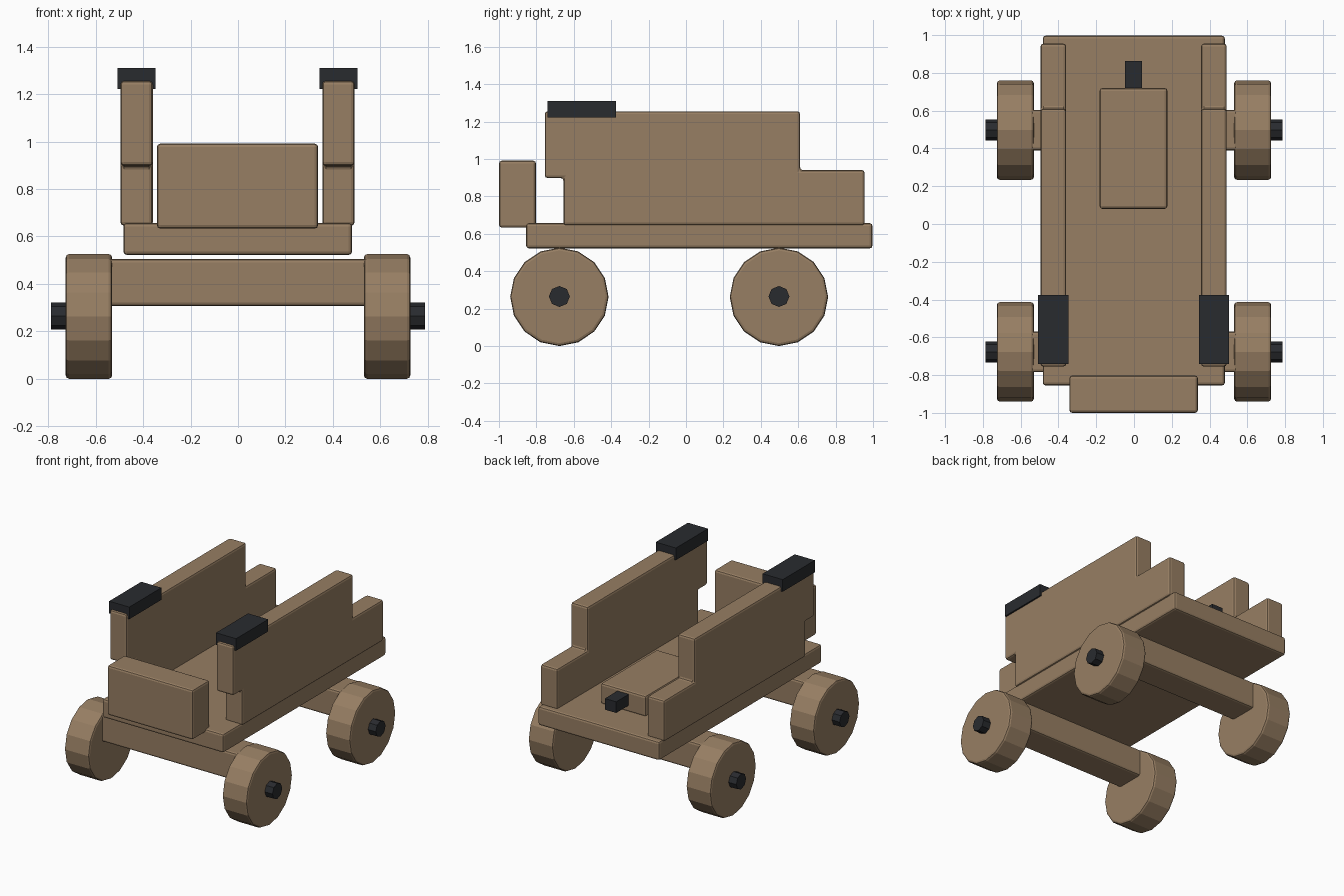
import bpy, bmesh, math
from mathutils import Matrix, Vector

if "Cube" in bpy.data.objects:
    bpy.data.objects.remove(bpy.data.objects["Cube"])


def material(name, rgb):
    m = bpy.data.materials.new(name)
    m.diffuse_color = (*rgb, 1)
    m.use_nodes = True
    m.node_tree.nodes["Principled BSDF"].inputs["Base Color"].default_value = m.diffuse_color
    return m


WOOD = material("wood", (0.31, 0.21, 0.125))
BLACK = material("black", (0.022, 0.024, 0.028))


def finish(name, bm, mat, bevel):
    bmesh.ops.recalc_face_normals(bm, faces=bm.faces)
    me = bpy.data.meshes.new(name)
    bm.to_mesh(me)
    bm.free()
    me.materials.append(mat)
    ob = bpy.data.objects.new(name, me)
    bpy.context.collection.objects.link(ob)
    if bevel:
        mod = ob.modifiers.new("Bevel", 'BEVEL')
        mod.width = bevel
        mod.segments = 2
        mod.limit_method = 'ANGLE'
        mod.angle_limit = math.radians(40)
    return ob


def box(name, x, y, z, mat=WOOD, bevel=0.015):
    bm = bmesh.new()
    bmesh.ops.create_cube(bm, size=1)
    for v in bm.verts:
        v.co = Vector((lim[0] + (c + 0.5) * (lim[1] - lim[0])
                       for c, lim in zip(v.co, (x, y, z))))
    return finish(name, bm, mat, bevel)


def disc(name, x, y, z, radius, sides, mat=WOOD, bevel=0.015):
    bm = bmesh.new()
    bmesh.ops.create_cone(bm, cap_ends=True, segments=sides, radius1=radius,
                          radius2=radius, depth=abs(x[1] - x[0]))
    place = Matrix.Translation((sum(x) / 2, y, z)) @ Matrix.Rotation(math.pi / 2, 4, 'Y')
    bmesh.ops.transform(bm, matrix=place, verts=bm.verts)
    return finish(name, bm, mat, bevel)


def slab(name, x, profile):
    # side profile in (y, z), extruded along x
    bm = bmesh.new()
    face = bm.faces.new([bm.verts.new((x[0], y, z)) for y, z in profile])
    ext = bmesh.ops.extrude_face_region(bm, geom=[face])
    verts = [g for g in ext["geom"] if isinstance(g, bmesh.types.BMVert)]
    bmesh.ops.translate(bm, verts=verts, vec=(x[1] - x[0], 0, 0))
    return finish(name, bm, WOOD, 0.015)


# Deck, front board and seat block with its lever
box("deck", (-0.483, 0.481), (-0.855, 0.997), (0.522, 0.657))
box("front_board", (-0.342, 0.338), (-1.0, -0.802), (0.633, 0.991))
box("seat_block", (-0.182, 0.177), (0.08, 0.72), (0.65, 0.80))
box("lever", (-0.048, 0.042), (0.62, 0.862), (0.70, 0.78), BLACK, 0)

# Stepped side walls with dark caps
wall = [(-0.655, 0.645), (0.955, 0.645), (0.955, 0.941), (0.61, 0.941),
        (0.61, 1.255), (-0.755, 1.255), (-0.755, 0.898), (-0.655, 0.898)]
for side, cx in (("left", -0.427), ("right", 0.423)):
    slab(side + "_wall", (cx - 0.068, cx + 0.068), wall)
    box(side + "_cap", (cx - 0.08, cx + 0.08), (-0.74, -0.375), (1.222, 1.309), BLACK, 0)

# Axles, wheels and hubs
for end, y in (("front", -0.677), ("rear", 0.497)):
    box(end + "_axle", (-0.55, 0.55), (y - 0.107, y + 0.107), (0.307, 0.505))
    for side, s in (("left", -1), ("right", 1)):
        disc(f"{end}_{side}_wheel", (s * 0.53, s * 0.726), y, 0.263, 0.263, 16)
        disc(f"{end}_{side}_hub", (s * 0.70, s * 0.787), y, 0.265, 0.056, 8, BLACK, 0)
